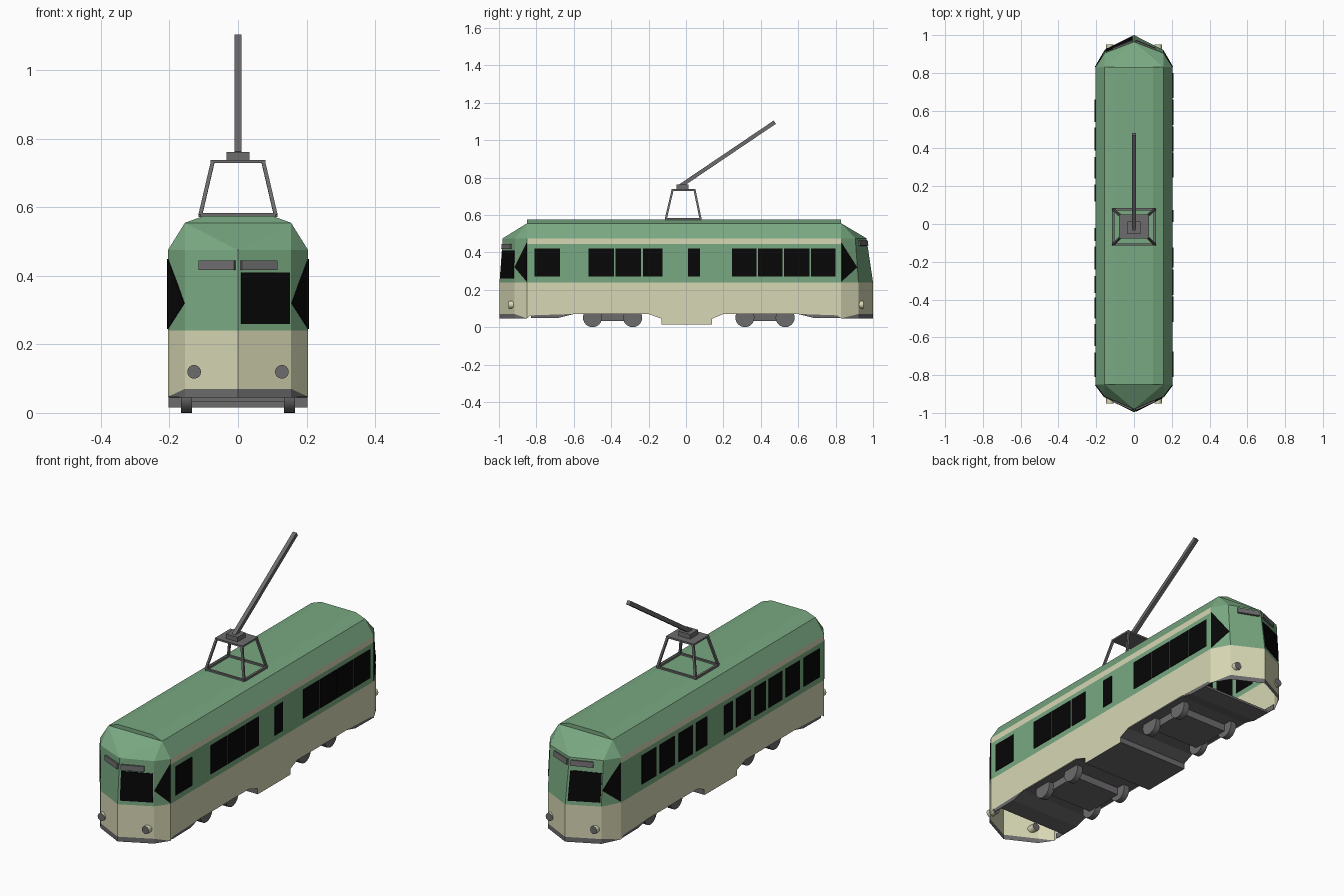
import bpy, bmesh, math
from mathutils import Vector

if "Cube" in bpy.data.objects:
    bpy.data.objects.remove(bpy.data.objects["Cube"])

def material(name, rgb):
    m = bpy.data.materials.new(name)
    m.diffuse_color = (*rgb, 1)
    m.use_nodes = True
    m.node_tree.nodes["Principled BSDF"].inputs["Base Color"].default_value = m.diffuse_color
    return m

MATS = [material("green paint", (.19, .395, .22)), material("cream paint", (.68, .68, .46)),
        material("grey metal", (.155, .15, .155)), material("black glass", (.002, .002, .002))]
GREEN, CREAM, GREY, BLACK = range(4)

def build(name, faces, mats):
    """One object from a list of polygons, with a material index for each."""
    bm = bmesh.new()
    for pts, mi in zip(faces, mats):
        f = bm.faces.new([bm.verts.new(p) for p in pts])
        f.material_index = mi
    bmesh.ops.remove_doubles(bm, verts=bm.verts[:], dist=1e-5)
    bmesh.ops.recalc_face_normals(bm, faces=bm.faces[:])
    me = bpy.data.meshes.new(name)
    bm.to_mesh(me)
    bm.free()
    for m in MATS:
        me.materials.append(m)
    ob = bpy.data.objects.new(name, me)
    bpy.context.collection.objects.link(ob)
    return ob

def prism(name, pts, vec, mat):
    """Polygon swept along a vector."""
    a = [Vector(p) for p in pts]
    b = [p + Vector(vec) for p in a]
    n = len(a)
    faces = [a, b] + [[a[i], a[(i + 1) % n], b[(i + 1) % n], b[i]] for i in range(n)]
    return build(name, faces, [mat] * len(faces))

def plate(name, pts, mat, t=.003):
    """Plate centred on a flat surface."""
    p = [Vector(q) for q in pts]
    n = (p[1] - p[0]).cross(p[2] - p[0]).normalized() * t
    return prism(name, [q - n for q in p], n * 2, mat)

def box(name, x0, x1, y0, y1, z0, z1, mat=GREY):
    return prism(name, [(x0, y0, z0), (x1, y0, z0), (x1, y1, z0), (x0, y1, z0)], (0, 0, z1 - z0), mat)

def bar(name, a, b, w, mat=GREY):
    """Square bar between two points."""
    a, b = Vector(a), Vector(b)
    d = (b - a).normalized()
    u = d.cross(Vector((0, 0, 1)) if abs(d.z) < .9 else Vector((1, 0, 0))).normalized() * w / 2
    v = d.cross(u).normalized() * w / 2
    return prism(name, [a + u + v, a - u + v, a - u - v, a + u - v], b - a, mat)

def cylinder(name, centre, r, depth, rot, mat, n=20):
    bpy.ops.mesh.primitive_cylinder_add(vertices=n, radius=r, depth=depth, location=centre, rotation=rot)
    ob = bpy.context.object
    ob.name = name
    for m in MATS:
        ob.data.materials.append(m)
    for p in ob.data.polygons:
        p.material_index = mat
    bpy.ops.object.shade_smooth_by_angle(angle=math.radians(40))
    return ob

# Plan of each end: side y, corner y (low, high), tip y (low, high)
W, WC, Y0, Y1 = .205, .155, -.85, .83
ENDS = {-1: (Y0, (-.918, -.914), (-.997, -.98)), 1: (Y1, (.922, .905), (1.0, .965))}

def end_point(s, m, u, z):
    """u runs 0 at the side, 1 at the corner, 2 at the tip."""
    ys, yc, yt = ENDS[s]
    t = min(max((z - .24) / .235, 0), 1)
    S = Vector((m * W, ys, z))
    C = Vector((m * WC, yc[0] + (yc[1] - yc[0]) * t, z))
    T = Vector((0, yt[0] + (yt[1] - yt[0]) * t, z))
    return S.lerp(C, u) if u <= 1 else C.lerp(T, u - 1)

# Body shell: pointed ends, side walls and faceted roof
faces, mats = [], []
def add(mi, *pts):
    faces.append([Vector(p) for p in pts])
    mats.append(mi)

for s in (-1, 1):
    ys = ENDS[s][0]
    for m in (-1, 1):
        P = lambda u, z: end_point(s, m, u, z)
        add(CREAM, P(0, .047), P(1, .07), P(1, .24), P(0, .24))
        add(CREAM, P(1, .07), P(2, .07), P(2, .24), P(1, .24))
        add(GREY, P(0, .047), P(1, .045), P(1, .07))
        add(GREY, P(1, .045), P(2, .045), P(2, .07), P(1, .07))
        for u in (0, 1):
            add(GREEN, P(u, .24), P(u + 1, .24), P(u + 1, .475), P(u, .475))
        R = (m * WC, ys, .555)
        add(GREEN, P(0, .475), P(1, .475), R)
        add(GREEN, P(1, .475), P(2, .475), R)
    add(GREEN, end_point(s, 1, 2, .475), (WC, ys, .555), (-WC, ys, .555))
    add(GREEN, (WC, ys, .555), (-WC, ys, .555), (-.1, ys, .575), (.1, ys, .575))

SILL = [(Y0, .047), (-.83, .063), (-.62, .07), (-.2, .07), (-.13, .045), (-.13, .015),
        (.14, .015), (.14, .045), (.2, .07), (.62, .07), (.81, .063), (Y1, .047)]
for m in (-1, 1):
    add(CREAM, *[(m * W, y, z) for y, z in SILL + [(Y1, .24), (Y0, .24)]])
    rows = [(W, .24), (W, .445), (W, .475), (WC, .555), (.1, .575)]
    for (xa, za), (xb, zb), mi in zip(rows, rows[1:], (GREEN, CREAM, GREEN, GREEN)):
        add(mi, (m * xa, Y0, za), (m * xa, Y1, za), (m * xb, Y1, zb), (m * xb, Y0, zb))
add(GREEN, (-.1, Y0, .575), (.1, Y0, .575), (.1, Y1, .575), (-.1, Y1, .575))
build("body_shell", faces, mats)

# Side windows, different on each side
RIGHT = [(-.81, -.675), (-.52, -.385), (-.377, -.24), (-.23, -.125), (.01, .075),
         (.245, .378), (.385, .517), (.524, .66), (.668, .80)]
LEFT = [(-.81, -.68), (-.645, -.53), (-.50, -.39), (-.365, -.275), (-.24, -.12),
        (-.09, -.02), (.12, .21), (.24, .355), (.39, .51), (.54, .66)]
for m, spans in ((1, RIGHT), (-1, LEFT)):
    for a, b in spans:
        plate("side_window", [(m * W, a, .27), (m * W, b, .27), (m * W, b, .42), (m * W, a, .42)], BLACK)

# End details
for s in (-1, 1):
    for m in (-1, 1):
        P = lambda u, z: end_point(s, m, u, z)
        plate("corner_window", [P(.02, .245), P(.02, .45), P(.98, .32)], BLACK)
        z0 = .417 if s < 0 else .435
        plate("sign_plate", [P(1.28, z0), P(1.95, z0), P(1.95, z0 + .028), P(1.28, z0 + .028)], GREY, .008)
        if m == -s:
            plate("cab_window", [P(1.03, .26), P(1.94, .26), P(1.94, .41), P(1.03, .41)], BLACK)
        lamp = cylinder("headlight", (m * .128, s * .925, .12), .02, .05, (math.pi / 2, 0, 0), CREAM, 16)
        for p in lamp.data.polygons:
            if abs(p.normal.z) > .9:
                p.material_index = GREY

# Underfloor: floor, sloping aprons, centre equipment box
box("floor", -.2, .2, -.62, .62, .07, .076)
for s in (-1, 1):
    prism("apron", [(-.2, s * .78, .05), (-.2, s * .68, .05), (-.2, s * .6, .07), (-.2, s * .6, .078),
                    (-.2, s * .69, .062), (-.2, s * .78, .062)], (.4, 0, 0), GREY)
    for m in (-1, 1):
        prism("side_skirt", [(m * .198, s * .83, .048), (m * .198, s * .68, .05),
                             (m * .198, s * .6, .075), (m * .198, s * .83, .075)], (m * .004, 0, 0), GREY)
prism("equipment_box", [(-.203, y, z) for y, z in
      ((-.2, .071), (-.13, .045), (-.13, .016), (.14, .016), (.14, .045), (.2, .071))], (.406, 0, 0), GREY)

# Bogies with wheels
for y0, y1 in ((-.5, -.285), (.315, .53)):
    box("bogie_frame", -.14, .14, y0, y1, .032, .071)
    for y in (y0, y1):
        for m in (-1, 1):
            cylinder("wheel", (m * .15, y, .051), .051, .032, (0, math.pi / 2, 0), GREY, 24)

# Roof tower
base = [(-.11, -.108, .578), (.11, -.108, .578), (.11, .078, .578), (-.11, .078, .578)]
top = [(-.074, -.072, .732), (.074, -.072, .732), (.074, .046, .732), (-.074, .046, .732)]
for i in range(4):
    bar("tower_leg", base[i], top[i], .011)
    bar("tower_base_bar", base[i], base[(i + 1) % 4], .011)
box("tower_plate", -.08, .08, -.077, .051, .729, .738)
box("pole_mount", -.034, .034, -.052, .014, .738, .762)

# Trolley pole
bar("trolley_pole", (0, -.03, .755), (0, .475, 1.096), .021)
